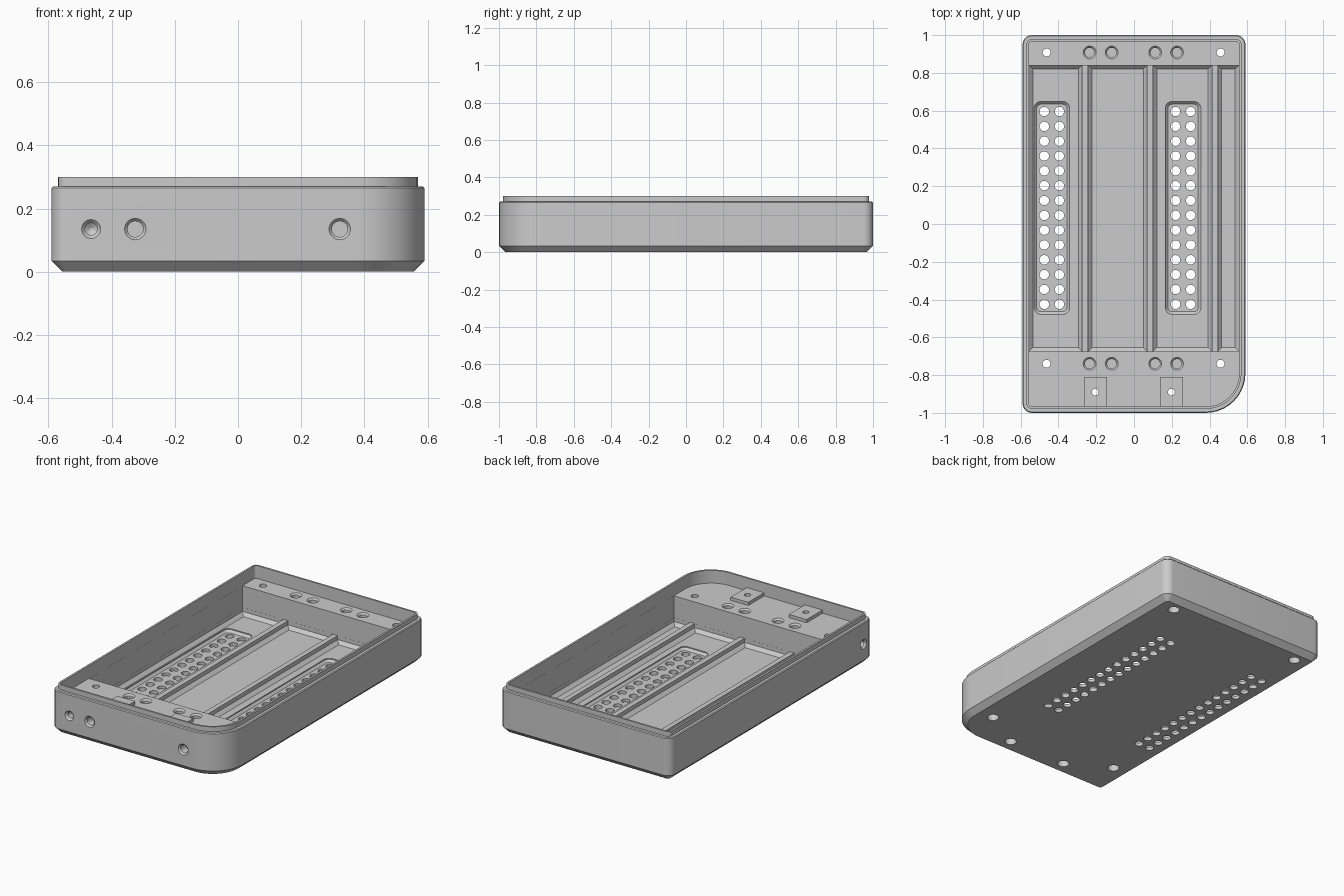
import bpy, bmesh, math
from mathutils import Matrix, Vector

if "Cube" in bpy.data.objects:
    bpy.data.objects.remove(bpy.data.objects["Cube"])

grey = bpy.data.materials.new("light_grey_plastic")
grey.use_nodes = True
grey.diffuse_color = (0.6, 0.6, 0.6, 1)
grey.node_tree.nodes["Principled BSDF"].inputs["Base Color"].default_value = (0.6, 0.6, 0.6, 1)


def loft(bm, loops):
    """Skin a stack of equal-length loops and cap both ends."""
    rings = [[bm.verts.new(p) for p in loop] for loop in loops]
    n = len(rings[0])
    for a, b in zip(rings, rings[1:]):
        for i in range(n):
            j = (i + 1) % n
            bm.faces.new((a[i], a[j], b[j], b[i]))
    bm.faces.new(rings[0][::-1])
    bm.faces.new(rings[-1])


def rect(x0, x1, y0, y1, z, inset=0, radii=(0, 0, 0, 0), steps=10):
    """Rectangle loop; radii run front-left-of-picture, front-right, back-right, back-left."""
    x0, x1, y0, y1 = x0 + inset, x1 - inset, y0 + inset, y1 - inset
    pts = []
    corners = ((x0, y0, 1, 1), (x1, y0, -1, 1), (x1, y1, -1, -1), (x0, y1, 1, -1))
    for k, ((cx, cy, sx, sy), r) in enumerate(zip(corners, radii)):
        r = max(r - inset, 0)
        count = steps if r else 0
        for i in range(count + 1):
            a = math.pi + math.pi / 2 * (k + (i / count if count else 0))
            pts.append((cx + r * (sx + math.cos(a)), cy + r * (sy + math.sin(a)), z))
    return pts


def drill(bm, origin, axis, profile, n=28):
    """Turned cutter: profile is (radius, distance along axis) pairs."""
    m = Matrix.Translation(origin) @ Vector(axis).to_track_quat('Z', 'Y').to_matrix().to_4x4()
    loft(bm, [[m @ Vector((r * math.cos(t), r * math.sin(t), d))
               for t in (2 * math.pi * i / n for i in range(n))] for r, d in profile])


def make(name, bm, cutter=False):
    bmesh.ops.recalc_face_normals(bm, faces=bm.faces)
    mesh = bpy.data.meshes.new(name)
    bm.to_mesh(mesh)
    bm.free()
    mesh.materials.append(grey)
    ob = bpy.data.objects.new(name, mesh)
    bpy.context.collection.objects.link(ob)
    ob.hide_render = cutter
    return ob


def cut(ob, cutters):
    bpy.context.view_layer.objects.active = ob
    for c in cutters:
        mod = ob.modifiers.new(c.name, 'BOOLEAN')
        mod.operation, mod.solver, mod.object = 'DIFFERENCE', 'EXACT', c
        bpy.ops.object.modifier_apply(modifier=mod.name)


# Outer case: chamfered base, straight wall, stepped lip
SHELL = (-0.59, 0.59, -1, 1)
RADII = (0.05, 0.21, 0.05, 0.05)
bm = bmesh.new()
loft(bm, [rect(*SHELL, z, inset, RADII) for z, inset in
          ((0, 0.034), (0.034, 0), (0.265, 0), (0.27, 0.005), (0.27, 0.021), (0.3, 0.021))])
case = make("case", bm)

# Upper cavity, leaving a shelf at each end
bm = bmesh.new()
loft(bm, [rect(*SHELL, z, 0.033, RADII) for z in (0.22, 0.4)])
upper = make("upper_cavity_cutter", bm, True)

# Deep well between the shelves, down to the rib tops
bm = bmesh.new()
loft(bm, [rect(-0.5565, 0.5565, -0.675, 0.84, z) for z in (0.085, 0.25)])
well = make("well_cutter", bm, True)

# Four floor pockets with sloped edges; the ribs remain between them
bm = bmesh.new()
for x0, x1 in ((-0.556, -0.275), (-0.243, 0.069), (0.101, 0.413), (0.444, 0.556)):
    loft(bm, [rect(x0, x1, -0.6745, 0.8395, z, i) for z, i in ((0.04, 0.02), (0.06, 0), (0.1, 0))])
pockets = make("pocket_cutter", bm, True)

# Shallow recesses around the vent grids
bm = bmesh.new()
for x in (-0.435, 0.26):
    loft(bm, [rect(x - 0.094, x + 0.094, -0.478, 0.648, z, i, (0.035,) * 4)
              for z, i in ((0.02, 0.014), (0.034, 0), (0.05, 0))])
recesses = make("vent_recess_cutter", bm, True)

# Vent holes
bm = bmesh.new()
for x in (-0.435, 0.26):
    for dx in (-0.04, 0.04):
        for row in range(14):
            drill(bm, (x + dx, -0.425 + row * 0.0785, 0), (0, 0, 1),
                  ((0.025, -0.02), (0.025, 0.06)), 20)
vents = make("vent_hole_cutter", bm, True)

# Screw holes, insert sockets and wall sockets
bm = bmesh.new()
for y in (0.908, -0.74):
    for x in (-0.463, 0.458):
        drill(bm, (x, y, 0), (0, 0, 1), ((0.034, -0.02), (0.034, 0.1), (0.021, 0.1), (0.021, 0.3)))
    for x in (-0.235, -0.118, 0.112, 0.228):
        drill(bm, (x, y, 0.22), (0, 0, -1), ((0.034, -0.02), (0.034, 0), (0.025, 0.01), (0.025, 0.13)))
TABS = (-0.205, 0.198)
for x in TABS:
    drill(bm, (x, -0.89, 0), (0, 0, 1), ((0.034, -0.02), (0.034, 0.1), (0.018, 0.1), (0.018, 0.3)))
for x in (-0.325, 0.322):
    drill(bm, (x, -1, 0.135), (0, 1, 0), ((0.034, -0.02), (0.034, 0), (0.025, 0.01), (0.025, 0.06)))
for origin, axis in (((-0.465, -1, 0.135), (0, 1, 0)), ((-0.59, -0.91, 0.135), (1, 0, 0))):
    drill(bm, origin, axis, ((0.03, -0.02), (0.03, 0), (0.019, 0.012), (0.019, 0.05), (0.004, 0.06)))
holes = make("screw_hole_cutter", bm, True)

# Raised mounting tabs on the front shelf
bm = bmesh.new()
for x in TABS:
    loft(bm, [rect(x - 0.061, x + 0.061, -0.969, -0.81, z) for z in (0.215, 0.24)])
tabs = make("mounting_tabs", bm)

cutters = [upper, well, pockets, recesses, vents, holes]
cut(case, cutters)
cut(tabs, [holes])
for c in cutters:
    bpy.data.objects.remove(c)

# Smooth the rounded walls and holes, keep the edges crisp
bpy.ops.object.select_all(action='DESELECT')
for ob in (case, tabs):
    ob.select_set(True)
bpy.context.view_layer.objects.active = case
bpy.ops.object.shade_smooth_by_angle(angle=math.radians(30))
